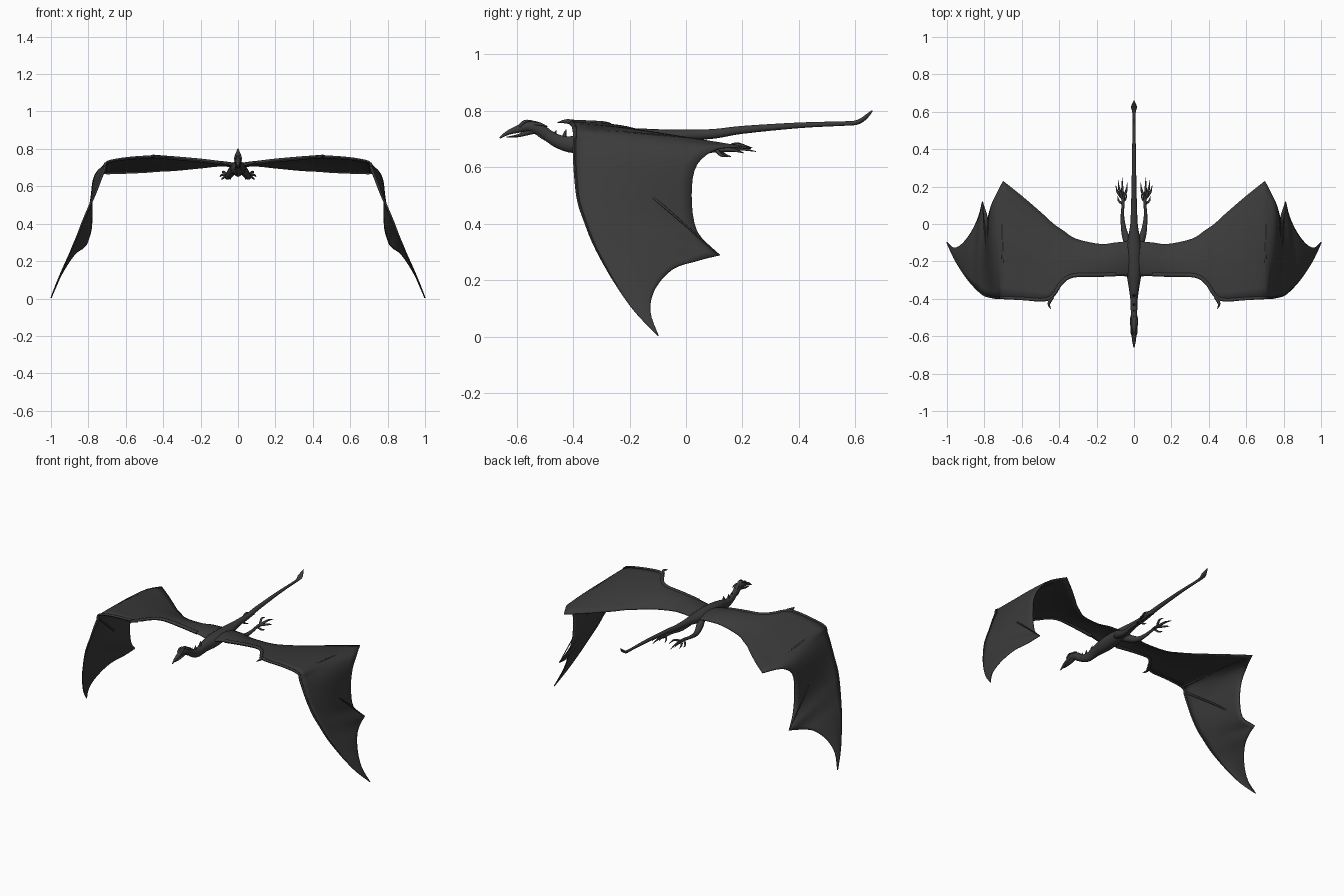
import bpy, bmesh, math
from mathutils import Vector

hide = bpy.data.materials.new("dark grey hide")
hide.diffuse_color = (0.043, 0.043, 0.043, 1)


def spline(pts, n):
    """Catmull-Rom through tuples of any length, n steps per span."""
    out = []
    for i in range(len(pts) - 1):
        a, b = pts[max(i - 1, 0)], pts[i]
        c, d = pts[i + 1], pts[min(i + 2, len(pts) - 1)]
        for k in range(n):
            t = k / n
            out.append(tuple(q + 0.5 * t * (r - p + t * (2 * p - 5 * q + 4 * r - s + t * (3 * (q - r) + s - p)))
                             for p, q, r, s in zip(a, b, c, d)))
    return out + [tuple(pts[-1])]


def finish(name, bm, mirror, thick=0):
    bmesh.ops.recalc_face_normals(bm, faces=bm.faces)
    me = bpy.data.meshes.new(name)
    bm.to_mesh(me)
    bm.free()
    me.materials.append(hide)
    ob = bpy.data.objects.new(name, me)
    bpy.context.collection.objects.link(ob)
    bpy.ops.object.select_all(action='DESELECT')
    ob.select_set(True)
    bpy.context.view_layer.objects.active = ob
    bpy.ops.object.shade_smooth_by_angle(angle=math.radians(50))
    if thick:
        m = ob.modifiers.new("thickness", 'SOLIDIFY')
        m.thickness, m.offset = thick, 0
    if mirror:
        m = ob.modifiers.new("mirror", 'MIRROR')
        m.use_mirror_merge = False
    return ob


def tube(name, pts, mirror=False, n=4, sides=12):
    """Loft elliptical rings along points (x, y, z, half width, half height)."""
    pts = spline(pts, n)
    bm = bmesh.new()
    rings = []
    for i, p in enumerate(pts):
        t = Vector(pts[min(i + 1, len(pts) - 1)][:3]) - Vector(pts[max(i - 1, 0)][:3])
        t.normalize()
        ref = Vector((1, 0, 0)) if abs(t.x) < 0.8 else Vector((0, 1, 0))
        side = (ref - t * ref.dot(t)).normalized()
        up = t.cross(side)
        rings.append([bm.verts.new(Vector(p[:3])
                      + side * max(p[3], 0.0008) * math.cos(2 * math.pi * k / sides)
                      + up * max(p[4], 0.0008) * math.sin(2 * math.pi * k / sides)) for k in range(sides)])
    for r, s in zip(rings, rings[1:]):
        for k in range(sides):
            j = (k + 1) % sides
            bm.faces.new((r[k], r[j], s[j], s[k]))
    bm.faces.new(rings[0])
    bm.faces.new(rings[-1])
    return finish(name, bm, mirror)


def claw(name, a, b, c, r, mirror=True):
    """Tapered curved spike through three points."""
    tube(name, [(*a, r, r), (*b, r * 0.75, r * 0.75), (*c, 0.001, 0.001)], mirror, 4, 8)


# body from beak to tail blade: (y, z, half width, half height)
body = [(-.66, .703, .003, .003), (-.63, .722, .009, .008), (-.59, .736, .014, .014),
        (-.56, .744, .019, .019), (-.525, .737, .020, .023), (-.49, .713, .016, .021),
        (-.45, .690, .018, .024), (-.40, .680, .020, .030), (-.34, .690, .028, .034),
        (-.26, .695, .040, .040), (-.17, .700, .040, .037), (-.09, .705, .034, .029),
        (0, .713, .020, .020), (.1, .718, .016, .017), (.2, .732, .013, .014),
        (.4, .748, .010, .010), (.55, .754, .007, .008), (.60, .757, .010, .008),
        (.625, .768, .016, .008), (.645, .785, .009, .006), (.66, .80, .002, .002)]
tube("body", [(0, *p) for p in body], n=4, sides=16)
tube("lower_jaw", [(0, -.635, .706, .003, .002), (0, -.60, .710, .009, .005),
                   (0, -.56, .722, .014, .009), (0, -.53, .730, .014, .010)])

# head horns, brow, neck spines and throat barbs
claw("horn", (.012, -.54, .752), (.016, -.515, .752), (.018, -.49, .742), .007)
claw("brow", (.010, -.59, .744), (.013, -.57, .762), (.013, -.54, .764), .007)
for y, z, h in [(-.49, .725, .022), (-.455, .705, .026), (-.42, .698, .036), (-.37, .71, .03)]:
    claw("neck_spine", (0, y - .012, z), (0, y - .010, z + h * .5), (0, y - .004, z + h), .008, False)
claw("throat_barb", (.006, -.53, .722), (.008, -.515, .708), (.008, -.50, .695), .006)

# wing membrane: leading and trailing edges, matched root to tip
lead = [(0, -.28, .705), (.10, -.278, .725), (.20, -.28, .738), (.33, -.285, .75), (.39, -.325, .755),
        (.43, -.385, .758), (.48, -.412, .757), (.60, -.405, .748), (.70, -.40, .728), (.715, -.40, .69),
        (.735, -.40, .64), (.765, -.395, .56), (.80, -.385, .48), (.83, -.362, .41), (.857, -.335, .34),
        (.887, -.30, .27), (.922, -.25, .185), (.962, -.183, .09), (1, -.10, .003)]
trail = [(0, -.09, .705), (.10, -.10, .708), (.18, -.108, .70), (.31, -.08, .687), (.38, -.035, .682),
         (.43, 0, .68), (.49, .055, .675), (.60, .15, .67), (.70, .23, .667), (.755, .12, .667),
         (.778, .04, .61), (.78, .02, .50), (.785, .04, .37), (.81, .12, .288), (.83, .04, .268),
         (.87, -.045, .24), (.92, -.108, .17), (.963, -.127, .09), (.999, -.098, .003)]
N, ROWS = 4, 10
front = spline(lead, N)
# splice the trailing edge at the finger tips so they stay pointed
back = spline(trail[:9], N)[:-1] + spline(trail[8:14], N)[:-1] + spline(trail[13:], N)
bm = bmesh.new()
grid = []
for i, (f, b) in enumerate(zip(front, back)):
    f, b = Vector(f), Vector(b)
    u = i / (len(front) - 1)
    fold = min(max((u - .40) / .2, 0), 1)          # billow turns from up to outward
    puff = Vector((fold, 0, 1 - .6 * fold)) * .016 * (1 - u ** 4)
    grid.append([bm.verts.new(f.lerp(b, k / ROWS) + puff * math.sin(math.pi * k / ROWS))
                 for k in range(ROWS + 1)])
for r, s in zip(grid, grid[1:]):
    for k in range(ROWS):
        bm.faces.new((r[k], r[k + 1], s[k + 1], s[k]))
finish("wing_membrane", bm, True, .006)

# wing arm and long finger along the leading edge
arm = []
for i, p in enumerate(lead):
    r = .016 - .013 * i / (len(lead) - 1)
    arm.append((p[0], p[1] + r * .6, p[2], r * .8, r * .7))
tube("wing_arm", arm[1:], True, sides=8)
# finger ridges from the wrist to the membrane points
tube("wing_finger_upper", [(.69, -.39, .728, .007, .006), (.705, -.1, .712, .005, .005),
                           (.70, .228, .667, .002, .002)], True, sides=8)
tube("wing_finger_lower", [(.71, -.39, .70, .006, .006), (.785, -.15, .52, .005, .005),
                           (.81, .118, .289, .002, .002)], True, sides=8)
claw("wing_thumb", (.435, -.39, .757), (.455, -.425, .762), (.445, -.455, .758), .010)

# hind legs trailing behind, with toes
tube("hind_leg", [(.02, -.13, .70, .022, .026), (.042, -.075, .668, .020, .022),
                  (.056, -.02, .650, .014, .015), (.062, .05, .655, .009, .010),
                  (.058, .11, .662, .008, .009), (.060, .145, .662, .011, .009)], True)
for x, y, z in [(.097, .205, .650), (.063, .248, .655), (.035, .222, .672), (.085, .235, .668)]:
    claw("toe", (.060, .135, .662), ((.06 + x) / 2 + (x - .06) * .25, (.135 + y) / 2, z + .010),
         (x, y, z), .008)
claw("rear_toe", (.058, .12, .660), (.045, .135, .645), (.038, .16, .637), .007)
claw("heel_spur", (.064, .11, .658), (.082, .125, .642), (.088, .15, .636), .007)
